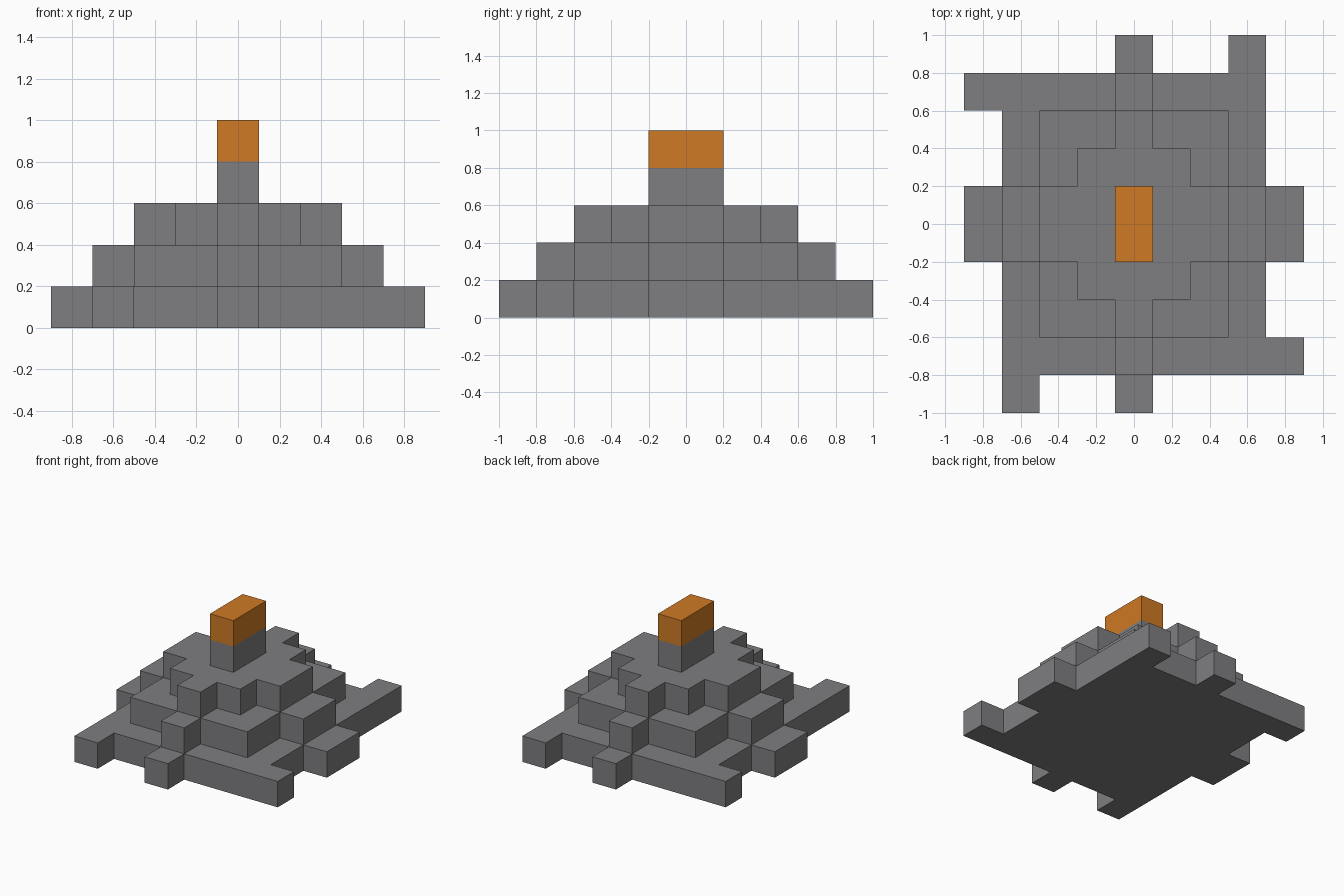
import bpy
import bmesh

cube = bpy.data.objects.get("Cube")
if cube:
    bpy.data.objects.remove(cube, do_unlink=True)

STEP = 0.2  # height of every tier


def make_material(name, rgb):
    mat = bpy.data.materials.new(name)
    mat.use_nodes = True
    mat.diffuse_color = (*rgb, 1)
    mat.node_tree.nodes["Principled BSDF"].inputs["Base Color"].default_value = (*rgb, 1)
    return mat


def make_tier(name, half_outline, level, mat):
    """Extrude half an outline plus its half-turn copy into one tier."""
    outline = half_outline + [(-x, -y) for x, y in half_outline]
    bm = bmesh.new()
    face = bm.faces.new([bm.verts.new((x, y, level * STEP)) for x, y in outline])
    extruded = bmesh.ops.extrude_face_region(bm, geom=[face], use_keep_orig=True)["geom"]
    top = [v for v in extruded if isinstance(v, bmesh.types.BMVert)]
    bmesh.ops.translate(bm, verts=top, vec=(0, 0, STEP))
    bmesh.ops.recalc_face_normals(bm, faces=bm.faces)
    mesh = bpy.data.meshes.new(name)
    bm.to_mesh(mesh)
    bm.free()
    mesh.materials.append(mat)
    obj = bpy.data.objects.new(name, mesh)
    bpy.context.collection.objects.link(obj)


def bumped_half(x, y):
    """Half of a rectangle with a square-cut bump in the middle of each side."""
    return [(-x, -y), (-0.1, -y), (-0.1, -y - STEP), (0.1, -y - STEP), (0.1, -y),
            (x, -y), (x, -0.2), (x + STEP, -0.2), (x + STEP, 0.2), (x, 0.2)]


stone = make_material("stone grey", (0.21, 0.205, 0.215))
orange = make_material("orange", (0.62, 0.195, 0.018))

# Base: bumped rectangle with extra arms at two opposite corners
base = bumped_half(0.7, 0.8)
base[0:1] = [(-0.7, -1), (-0.5, -1), (-0.5, -0.8)]
corner = base.index((0.7, -0.8))
base[corner:corner + 1] = [(0.9, -0.8), (0.9, -0.6), (0.7, -0.6)]
make_tier("base_tier", base, 0, stone)

# Stepped tiers
make_tier("middle_tier", bumped_half(0.5, 0.6), 1, stone)
make_tier("upper_tier", bumped_half(0.3, 0.4), 2, stone)

# Central post and its coloured cap
post = [(-0.1, -0.2), (0.1, -0.2)]
make_tier("post", post, 3, stone)
make_tier("post_cap", post, 4, orange)
